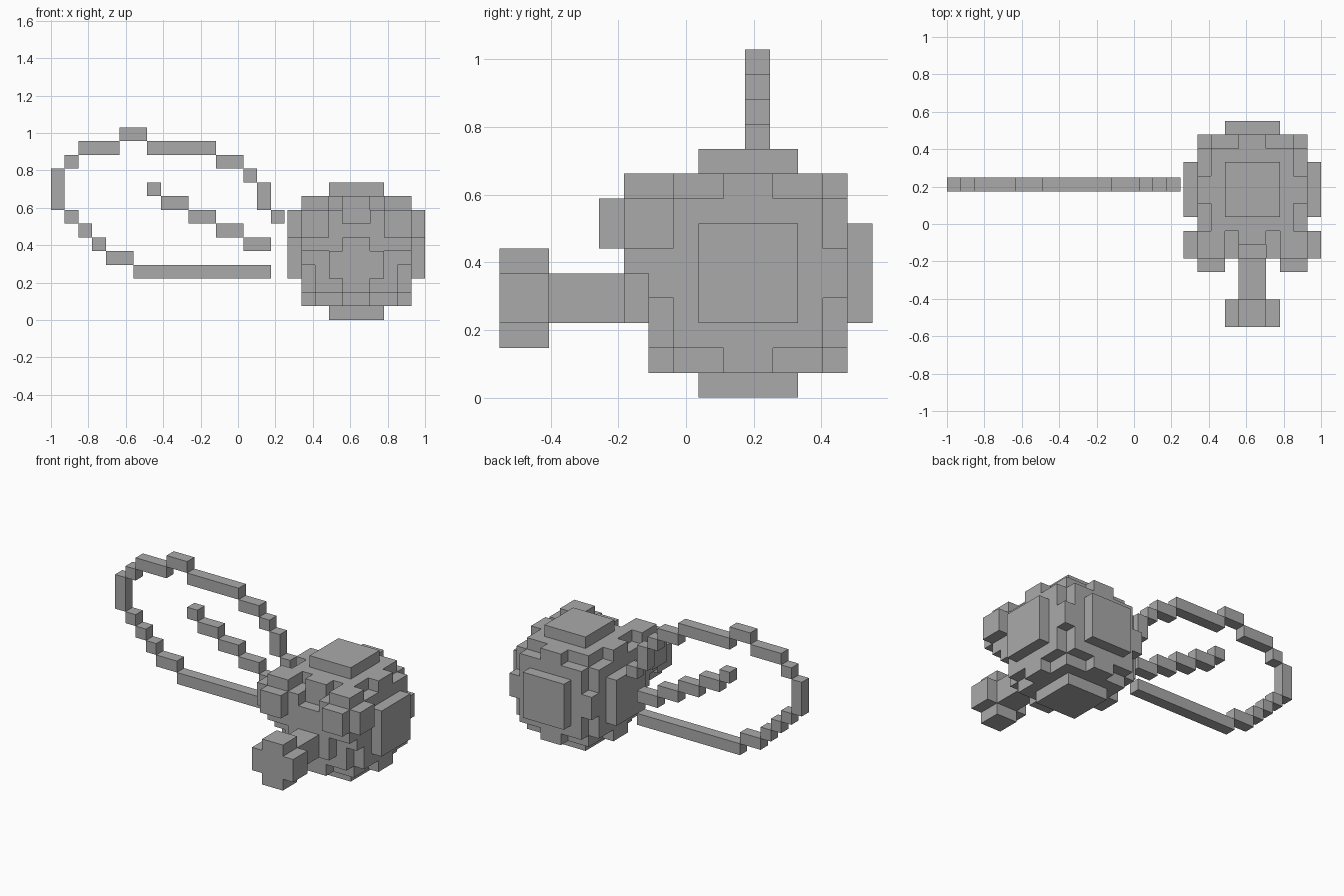
import bpy, bmesh, math
from mathutils import Vector

if "Cube" in bpy.data.objects:
    bpy.data.objects.remove(bpy.data.objects["Cube"])

U = 0.0735                                        # size of one block
BODY = Vector((1 - 5 * U, 7.5 * U - 5 * U, 5 * U))  # centre of the round body

grey = bpy.data.materials.new("grey")
grey.diffuse_color = (0.4, 0.4, 0.4, 1)
grey.use_nodes = True
grey.node_tree.nodes["Principled BSDF"].inputs["Base Color"].default_value = grey.diffuse_color

DIRS = [Vector(d) for d in ((1, 0, 0), (-1, 0, 0), (0, 1, 0), (0, -1, 0), (0, 0, 1), (0, 0, -1))]


def block_object(name, cells, origin):
    """Skin a set of block cells (min corners, in blocks) with outer faces only."""
    cells = set(cells)
    bm = bmesh.new()
    for c in cells:
        mid = Vector(c) + Vector((0.5, 0.5, 0.5))
        for d in DIRS:
            if tuple(int(a + b) for a, b in zip(c, d)) in cells:
                continue
            s = Vector((d.y, d.z, d.x))
            t = d.cross(s)
            bm.faces.new([bm.verts.new((mid + (d + s * a + t * b) / 2) * U)
                          for a, b in ((-1, -1), (1, -1), (1, 1), (-1, 1))])
    bmesh.ops.remove_doubles(bm, verts=bm.verts[:], dist=U * 0.01)
    me = bpy.data.meshes.new(name)
    bm.to_mesh(me)
    bm.free()
    me.materials.append(grey)
    ob = bpy.data.objects.new(name, me)
    ob.location = origin
    bpy.context.collection.objects.link(ob)
    return ob


def box(x0, x1, y0, y1, z0, z1):
    return [(x, y, z) for x in range(x0, x1) for y in range(y0, y1) for z in range(z0, z1)]


def ball(r):
    return [c for c in box(-r, r, -r, r, -r, r) if sum((v + 0.5) ** 2 for v in c) <= r * r]


# round body
block_object("body", ball(5), BODY)

# bulging eyes
for side, sx in (("left", -3), ("right", 3)):
    block_object(side + "_eye", ball(2), BODY + Vector((sx, -4, 2)) * U)

# snout and its cross-shaped tip
block_object("snout", box(-1, 1, -8, -4, -2, 0), BODY)
block_object("snout_tip", box(-2, 2, -10, -8, -2, 0) + box(-1, 1, -10, -8, -3, 1), BODY)

# flat wing outline and vein: runs of (x0, x1, z0, z1) in blocks
WING_AT = Vector((-1, 0.1745, 0))
rim = [(5, 7, 13, 14), (2, 5, 12, 13), (7, 12, 12, 13), (1, 2, 11, 12), (12, 14, 11, 12),
       (0, 1, 8, 11), (14, 15, 10, 11), (15, 16, 8, 10), (16, 17, 7, 8), (1, 2, 7, 8),
       (2, 3, 6, 7), (3, 4, 5, 6), (4, 6, 4, 5), (6, 16, 3, 4)]
vein = [(7, 8, 9, 10)] + [(8 + 2 * i, 10 + 2 * i, 8 - i, 9 - i) for i in range(4)]
for name, runs in (("wing_rim", rim), ("wing_vein", vein)):
    block_object(name, [c for a, b, lo, hi in runs for c in box(a, b, 0, 1, lo, hi)], WING_AT)
